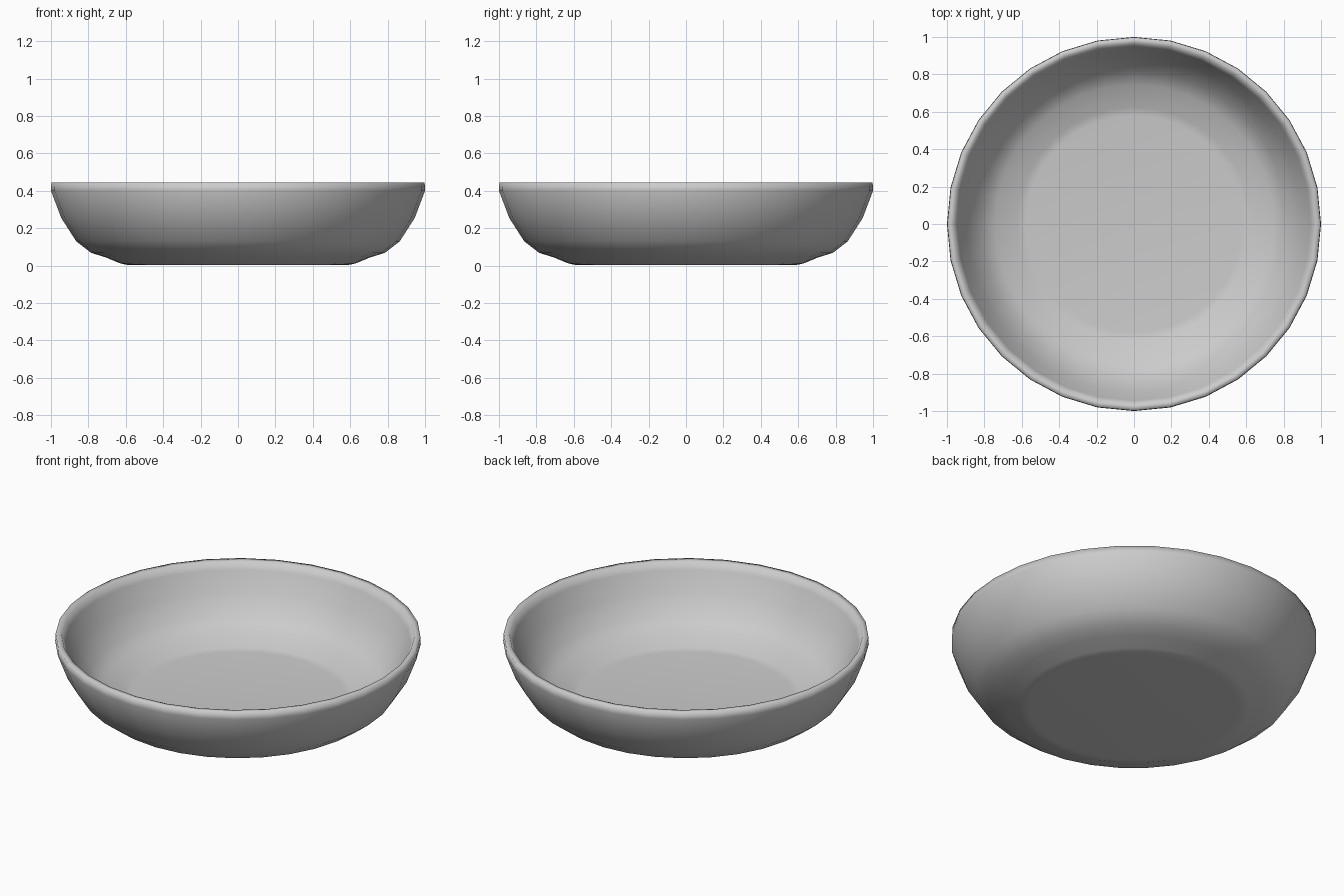
import bpy, bmesh
from math import cos, sin, tau, radians

if "Cube" in bpy.data.objects:
    bpy.data.objects.remove(bpy.data.objects["Cube"])

SEGMENTS = 32

# Half cross-section (radius, height): underside, outer wall, rim, inner wall, floor
PROFILE = [
    (0.57, 0.003), (0.60, 0.005), (0.63, 0.012), (0.71, 0.045), (0.785, 0.068), (0.865, 0.13),
    (0.945, 0.255), (1.0, 0.40), (0.998, 0.445),
    (0.965, 0.443), (0.945, 0.40), (0.895, 0.29), (0.82, 0.18),
    (0.745, 0.125), (0.675, 0.108), (0.625, 0.08), (0.58, 0.075),
]


def lathe(name, profile, segments):
    bm = bmesh.new()
    rings = [[bm.verts.new((r * cos(tau * i / segments), r * sin(tau * i / segments), z))
              for i in range(segments)] for r, z in profile]
    for a, b in zip(rings, rings[1:]):
        for i in range(segments):
            j = (i + 1) % segments
            bm.faces.new((a[i], a[j], b[j], b[i]))
    # Flat underside and flat floor
    bm.faces.new(rings[0][::-1])
    bm.faces.new(rings[-1])
    bmesh.ops.recalc_face_normals(bm, faces=bm.faces)
    mesh = bpy.data.meshes.new(name)
    bm.to_mesh(mesh)
    bm.free()
    obj = bpy.data.objects.new(name, mesh)
    bpy.context.collection.objects.link(obj)
    return obj


# Shallow bowl, smooth all over including the rim
bowl = lathe("bowl", PROFILE, SEGMENTS)
bpy.context.view_layer.objects.active = bowl
bowl.select_set(True)
bpy.ops.object.shade_smooth_by_angle(angle=radians(120))
